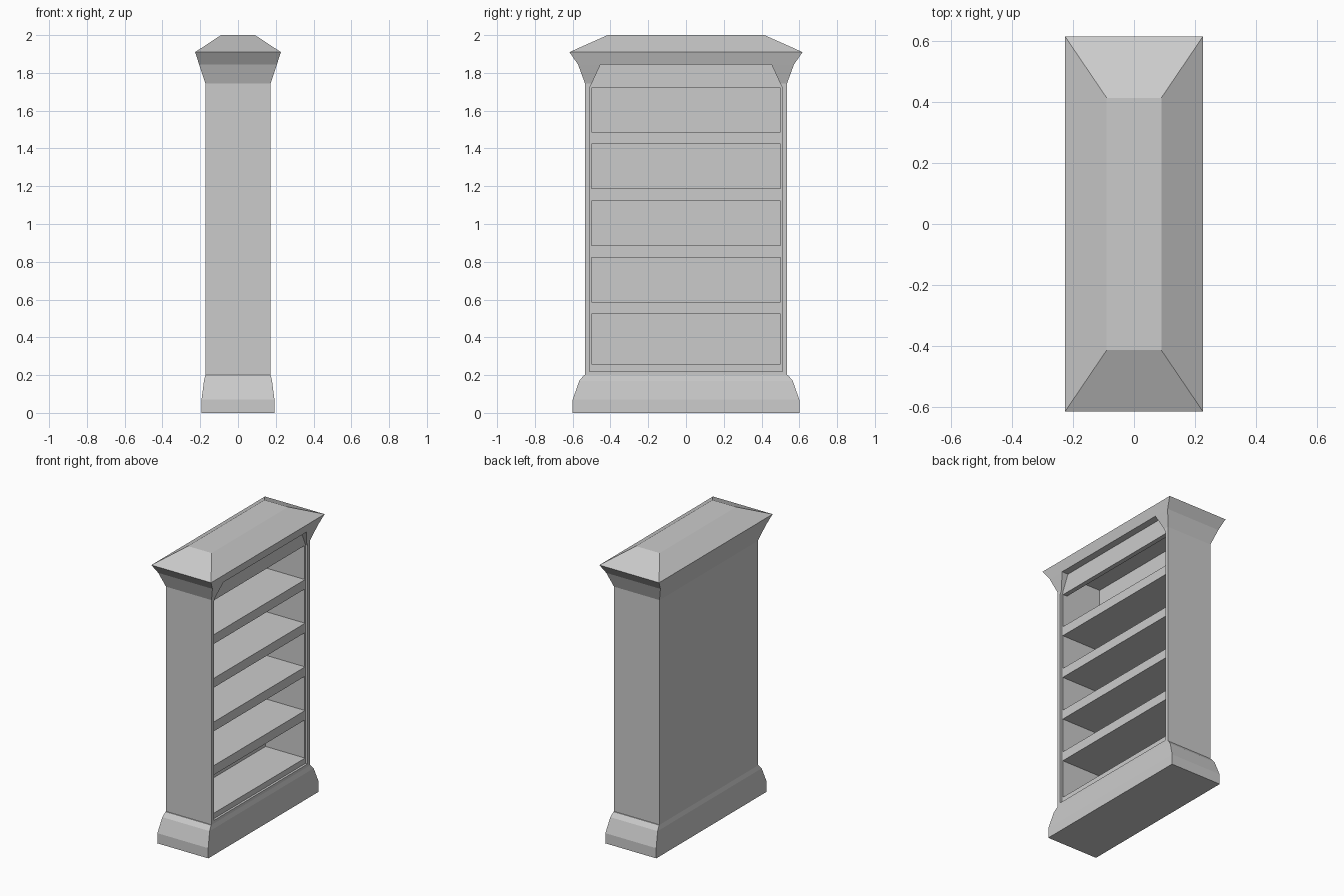
import bpy, bmesh

if "Cube" in bpy.data.objects:
    bpy.data.objects.remove(bpy.data.objects["Cube"])


def mesh_object(name, bm):
    bmesh.ops.recalc_face_normals(bm, faces=bm.faces)
    me = bpy.data.meshes.new(name)
    bm.to_mesh(me)
    bm.free()
    ob = bpy.data.objects.new(name, me)
    bpy.context.collection.objects.link(ob)
    return ob


def loft(name, levels):
    """Stack of rectangles: (z, half x, half y)."""
    bm = bmesh.new()
    rings = [[bm.verts.new((sx * hx, sy * hy, z))
              for sx, sy in ((-1, -1), (1, -1), (1, 1), (-1, 1))]
             for z, hx, hy in levels]
    for a, b in zip(rings, rings[1:]):
        for i in range(4):
            j = (i + 1) % 4
            bm.faces.new((a[i], a[j], b[j], b[i]))
    bm.faces.new(rings[0][::-1])
    bm.faces.new(rings[-1])
    return mesh_object(name, bm)


def prism(name, x0, x1, outline):
    """Extrude a y-z outline along x."""
    bm = bmesh.new()
    face = bm.faces.new([bm.verts.new((x0, y, z)) for y, z in outline])
    new = bmesh.ops.extrude_face_region(bm, geom=[face])["geom"]
    bmesh.ops.translate(bm, vec=(x1 - x0, 0, 0),
                        verts=[v for v in new if isinstance(v, bmesh.types.BMVert)])
    return mesh_object(name, bm)


def box(name, x0, x1, hy, z0, z1):
    return prism(name, x0, x1, [(-hy, z0), (hy, z0), (hy, z1), (-hy, z1)])


def cut(ob, cutter):
    mod = ob.modifiers.new("cut", 'BOOLEAN')
    mod.operation = 'DIFFERENCE'
    mod.solver = 'EXACT'
    mod.object = cutter
    cutter.hide_render = True
    bpy.context.view_layer.objects.active = ob
    bpy.ops.object.modifier_apply(modifier=mod.name)
    bpy.data.objects.remove(cutter)


# Carcass: stepped plinth, straight body, flared cornice and hipped top
carcass = loft("carcass", [
    (0, 0.194, 0.60), (0.07, 0.193, 0.60), (0.17, 0.18, 0.565), (0.20, 0.173, 0.54),
    (0.2005, 0.173, 0.535), (1.745, 0.173, 0.535), (1.845, 0.206, 0.572),
    (1.91, 0.227, 0.617), (2.0, 0.09, 0.415)])

# Front recess, narrowing under the cornice to leave corner brackets
cut(carcass, prism("recess_cutter", 0.157, 0.4, [
    (-0.51, 0.22), (0.51, 0.22), (0.51, 1.72),
    (0.452, 1.845), (-0.452, 1.845), (-0.51, 1.72)]))

# Interior cavity
cut(carcass, box("cavity_cutter", -0.14, 0.158, 0.50, 0.225, 1.86))

# Header board above the opening
box("header", 0.125, 0.157, 0.502, 1.72, 1.862)

# Shelves
box("bottom_shelf", -0.141, 0.16, 0.502, 0.222, 0.26)
for i in range(4):
    top = 0.587 + 0.3 * i
    box(f"shelf_{i + 1}", -0.141, 0.16, 0.502, top - 0.064, top)
